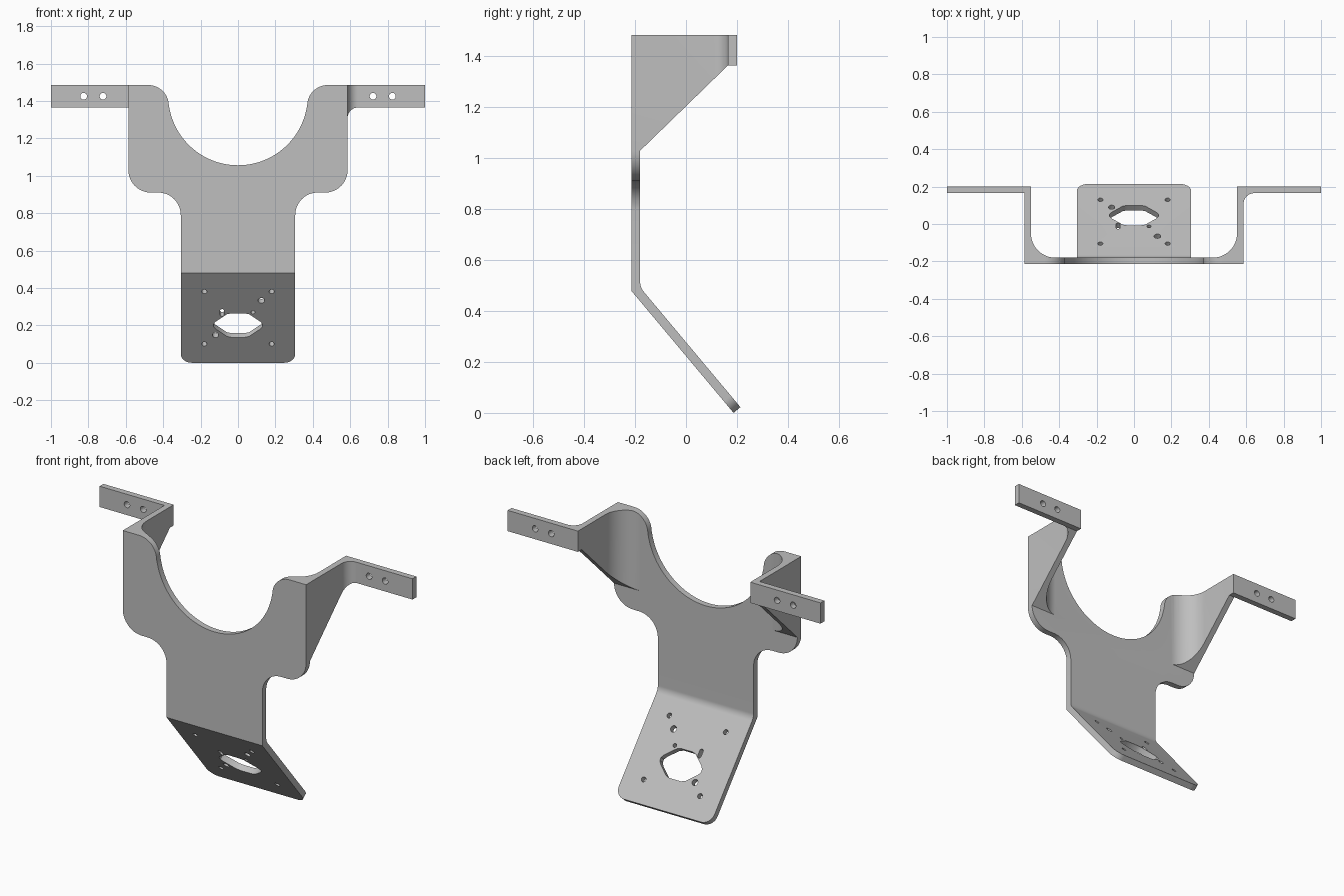
import bpy, bmesh, math
from mathutils import Vector as V

if "Cube" in bpy.data.objects:
    bpy.data.objects.remove(bpy.data.objects["Cube"], do_unlink=True)

grey = bpy.data.materials.new("satin_grey")
grey.use_nodes = True
grey.diffuse_color = (0.52, 0.52, 0.52, 1)
grey.node_tree.nodes["Principled BSDF"].inputs["Base Color"].default_value = (0.52, 0.52, 0.52, 1)


def arc(cx, cy, r, a0, a1, n=16):
    """Points along a circular arc, angles in degrees."""
    return [(cx + r * math.cos(math.radians(a0 + (a1 - a0) * i / n)),
             cy + r * math.sin(math.radians(a0 + (a1 - a0) * i / n))) for i in range(n + 1)]


def rounded(corners, n=12):
    """Polygon from (x, y, radius) corners, each filleted by its radius."""
    out = []
    for i, (x, y, r) in enumerate(corners):
        p = V((x, y))
        if r == 0:
            out.append((x, y))
            continue
        a = (V(corners[i - 1][:2]) - p).normalized()
        b = (V(corners[(i + 1) % len(corners)][:2]) - p).normalized()
        half = a.angle(b) / 2
        centre = p + (a + b).normalized() * (r / math.sin(half))
        start = p + a * (r / math.tan(half)) - centre
        end = p + b * (r / math.tan(half)) - centre
        sweep = math.atan2(start.x * end.y - start.y * end.x, start.dot(end))
        a0 = math.degrees(math.atan2(start.y, start.x))
        out += arc(centre.x, centre.y, r, a0, a0 + math.degrees(sweep), n)
    return out


def prism(name, pts, u, v, w, d0, d1, origin=(0, 0, 0)):
    """Extrude a 2D profile in the u-v plane along w from d0 to d1."""
    u, v, w, o = V(u), V(v), V(w), V(origin)
    bm = bmesh.new()
    face = bm.faces.new([bm.verts.new(o + u * p[0] + v * p[1] + w * d0) for p in pts])
    ext = bmesh.ops.extrude_face_region(bm, geom=[face])
    bmesh.ops.translate(bm, vec=w * (d1 - d0),
                        verts=[g for g in ext["geom"] if isinstance(g, bmesh.types.BMVert)])
    bmesh.ops.recalc_face_normals(bm, faces=bm.faces)
    mesh = bpy.data.meshes.new(name)
    bm.to_mesh(mesh)
    bm.free()
    mesh.materials.append(grey)
    ob = bpy.data.objects.new(name, mesh)
    bpy.context.collection.objects.link(ob)
    return ob


def boolean(target, tool, operation):
    """Apply a boolean and discard the tool."""
    mod = target.modifiers.new("cut", 'BOOLEAN')
    mod.operation, mod.solver, mod.object = operation, 'EXACT', tool
    bpy.context.view_layer.objects.active = target
    bpy.ops.object.modifier_apply(modifier=mod.name)
    bpy.data.objects.remove(tool, do_unlink=True)


X, Y, Z = (1, 0, 0), (0, 1, 0), (0, 0, 1)
FRONT, BACK, BEND, JOIN = -0.215, -0.18, 0.48, 0.6

# Upper bracket: plan profile with plate, side arms and mounting tabs
plan = rounded([(-.586, FRONT, 0), (.586, FRONT, 0), (.586, .165, .057), (1, .165, 0), (1, .2, 0),
                (.551, .2, 0), (.551, BACK, .13), (-.551, BACK, .13), (-.551, .2, 0),
                (-1, .2, 0), (-1, .165, 0), (-.586, .165, 0)])
bracket = prism("mounting_bracket", plan, X, Y, Z, 0.5, 1.6)

# Front outline: stepped shoulders and the round cradle
half = rounded([(0, JOIN, 0), (.306, JOIN, 0), (.306, .91, .12), (.586, .91, .12), (.586, 1.25, 0),
                (1.1, 1.25, 0), (1.1, 1.485, 0)])[1:]
half += arc(.48, 1.375, .11, 90, 180) + arc(0, 1.429, .373, -12, -90, 32)
outline = half + [(-x, z) for x, z in reversed(half[:-1])]
boolean(bracket, prism("outline_cutter", outline, X, Z, Y, -0.4, 0.4), 'INTERSECT')

# Side outline: sloping underside of the arms
side = [(-.3, .5), (BACK, .5), (BACK, 1.03), (.165, 1.365), (.3, 1.365), (.3, 1.6), (-.3, 1.6)]
boolean(bracket, prism("slope_cutter", side, Y, Z, X, -1.2, 1.2), 'INTERSECT')

# Lower flange: bent strip, trimmed to width with rounded end corners
down = V((0, .402, -.48)).normalized()
normal = V((0, -down.z, down.y))
origin = V((0, FRONT, BEND))
inner = origin + normal * 0.035
inner_z = inner.z + down.z * (BACK - inner.y) / down.y
far, far_in = origin + down * 0.8, inner + down * 0.8
strip = rounded([(FRONT, JOIN, 0), (FRONT, BEND, 0), (far.y, far.z, 0), (far_in.y, far_in.z, 0),
                 (BACK, inner_z, .06), (BACK, JOIN, 0)])
flange = prism("flange", strip, Y, Z, X, -0.4, 0.4)
trim = rounded([(-.306, -.5, 0), (.306, -.5, 0), (.306, .626, .06), (-.306, .626, .06)])
boolean(flange, prism("trim_cutter", trim, X, down, normal, -1, 1, origin), 'INTERSECT')

# Flange holes: central opening, slot, corner and sensor holes
quarter = [(.131, .009), (.118, .027), (.06, .077), (.035, .084)]
opening = quarter + [(-x, y) for x, y in reversed(quarter)]
opening += [(-x, -y) for x, y in opening]
holes = [[(x, y + .365) for x, y in opening],
         arc(-.085, .263, .011, 180, 360, 10) + arc(-.085, .291, .011, 0, 180, 10)]
for x, s, r in [(-.18, .13, .014), (.18, .13, .014), (-.18, .495, .014), (.18, .495, .014),
                (.125, .192, .018), (.08, .274, .011), (-.12, .433, .017)]:
    holes.append(arc(x, s, r, 0, 345, 23))
for pts in holes:
    boolean(flange, prism("hole_cutter", pts, X, down, normal, -.02, .06, origin), 'DIFFERENCE')

# Tab screw holes
for x in (-.825, -.722, .722, .825):
    boolean(bracket, prism("hole_cutter", arc(x, 1.425, .018, 0, 345, 23), X, Z, Y, .1, .3), 'DIFFERENCE')

# One welded part with smooth bends
boolean(bracket, flange, 'UNION')
bpy.ops.object.select_all(action='DESELECT')
bracket.select_set(True)
bpy.context.view_layer.objects.active = bracket
bpy.ops.object.shade_smooth_by_angle(angle=math.radians(30))
